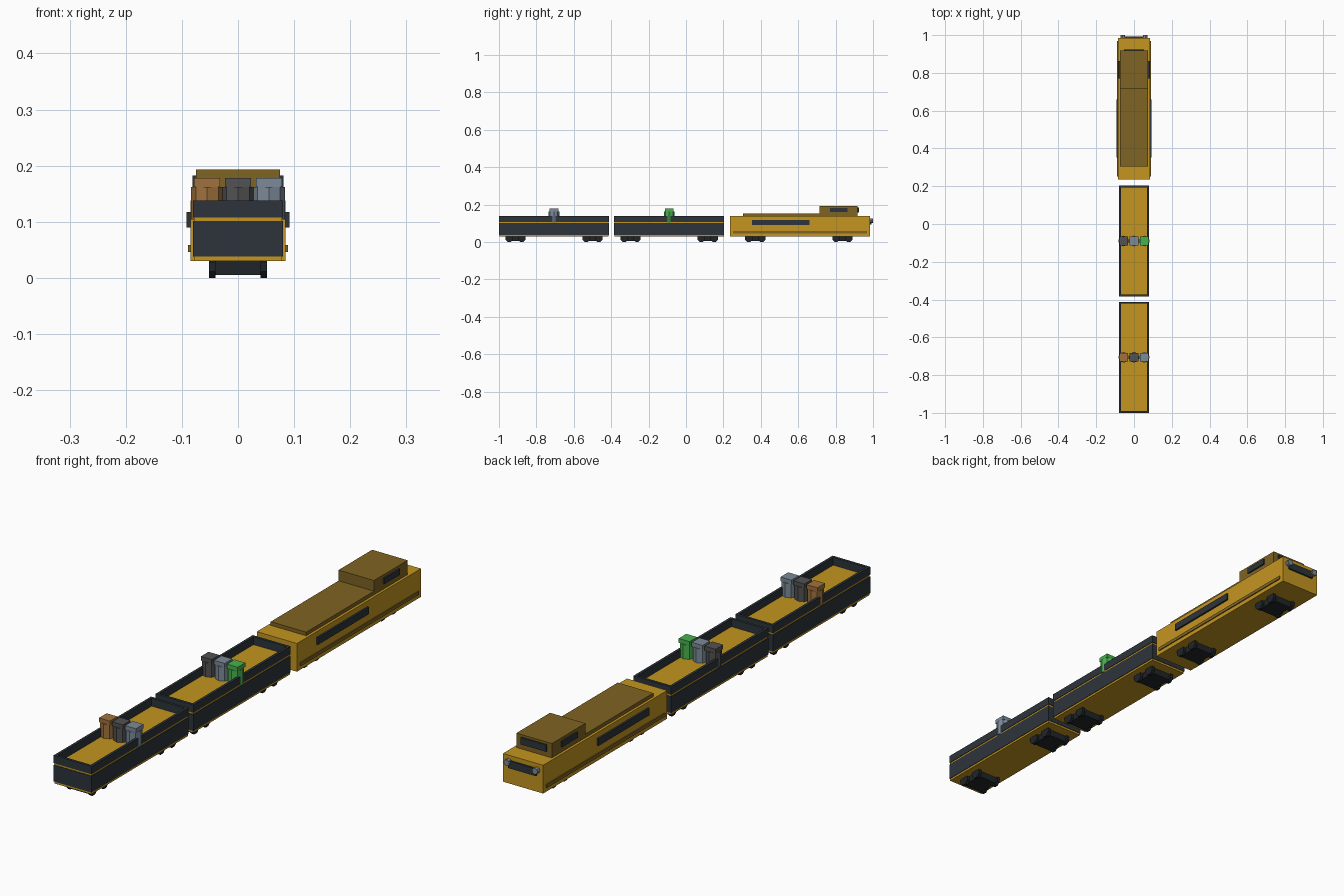
import bpy, bmesh, math
from mathutils import Matrix

if "Cube" in bpy.data.objects:
    bpy.data.objects.remove(bpy.data.objects["Cube"])


def material(name, rgb):
    lin = [((c / 255 + 0.055) / 1.055) ** 2.4 for c in rgb] + [1]
    m = bpy.data.materials.new(name)
    m.use_nodes = True
    m.diffuse_color = lin
    m.node_tree.nodes["Principled BSDF"].inputs["Base Color"].default_value = lin
    return m


YELLOW = material("yellow", (196, 149, 32))
OLIVE = material("dark_gold", (126, 99, 34))
SLATE = material("slate", (44, 52, 58))
BLACK = material("near_black", (32, 36, 41))
BROWN = material("brown", (160, 114, 62))
GREY = material("grey", (82, 82, 84))
SILVER = material("blue_grey", (124, 138, 152))
GREEN = material("green", (72, 176, 78))


def finish(name, bm, mat):
    mesh = bpy.data.meshes.new(name)
    bm.to_mesh(mesh)
    bm.free()
    mesh.materials.append(mat)
    obj = bpy.data.objects.new(name, mesh)
    bpy.context.collection.objects.link(obj)
    return obj


def add_box(bm, x, y, z):
    """Box between (low, high) pairs on each axis."""
    pairs = (x, y, z)
    size = Matrix.Diagonal([b - a for a, b in pairs] + [1])
    place = Matrix.Translation([(a + b) / 2 for a, b in pairs])
    bmesh.ops.create_cube(bm, size=1, matrix=place @ size)


def box(name, mat, x, y, z):
    bm = bmesh.new()
    add_box(bm, x, y, z)
    return finish(name, bm, mat)


def add_prism(bm, centre, radius, depth, axis="Z", sides=8, turn=0):
    rot = {"Z": Matrix(), "X": Matrix.Rotation(math.pi / 2, 4, "Y"),
           "Y": Matrix.Rotation(math.pi / 2, 4, "X")}[axis]
    bmesh.ops.create_cone(bm, cap_ends=True, segments=sides, radius1=radius,
                          radius2=radius, depth=depth,
                          matrix=Matrix.Translation(centre) @ rot @ Matrix.Rotation(turn, 4, "Z"))


def bogie(prefix, y):
    # Frame block with two wheels on each side
    box(prefix + "_bogie_frame", BLACK, (-.042, .042), (y - .045, y + .045), (.005, .032))
    bm = bmesh.new()
    for side in (-1, 1):
        for dy in (-.034, .034):
            add_prism(bm, (side * .046, y + dy, .02), .0216, .012, "X", 8, math.pi / 8)
    finish(prefix + "_wheels", bm, BLACK)


def bin_(prefix, mat, x, y):
    # Octagonal drum with a square lid
    bm = bmesh.new()
    add_prism(bm, (x, y, .133), .0285, .058)
    add_box(bm, (x - .023, x + .023), (y - .023, y + .023), (.162, .178))
    finish(prefix + "_bin", bm, mat)


def wagon(prefix, y0, y1, bins):
    mid = (y0 + y1) / 2
    # Yellow core shows as floor, underside and thin stripes
    box(prefix + "_core", YELLOW, (-.078, .078), (y0 + .002, y1 - .002), (.03, .108))
    box(prefix + "_side_panels", SLATE, (-.08, .08), (y0, y1), (.038, .101))
    # Open rim of four walls
    bm = bmesh.new()
    t = .01
    for s in (-1, 1):
        add_box(bm, sorted((s * .08, s * (.08 - t))), (y0, y1), (.108, .138))
    for a in (y0, y1 - t):
        add_box(bm, (-.08 + t, .08 - t), (a, a + t), (.108, .138))
    finish(prefix + "_rim", bm, SLATE)
    for i, mat in enumerate(bins):
        bin_(f"{prefix}_{mat.name}", mat, (i - 1) * .055, mid)
    for end, d in (("front", -.206), ("rear", .206)):
        bogie(f"{prefix}_{end}", mid + d)


wagon("front_wagon", -1, -.412, (BROWN, GREY, SILVER))
wagon("middle_wagon", -.384, .204, (GREY, SILVER, GREEN))

# Engine body, roof deck and cab
box("engine_body", YELLOW, (-.085, .085), (.235, .985), (.03, .138))
box("engine_deck", OLIVE, (-.075, .075), (.305, .715), (.138, .152))
box("engine_cab", OLIVE, (-.075, .075), (.715, .918), (.138, .193))

# Plates on both sides of the engine
for label, s in (("left", 1), ("right", -1)):
    box(label + "_long_window", SLATE, sorted((s * .085, s * .092)), (.352, .66), (.09, .117))
    box(label + "_stripe", OLIVE, sorted((s * .085, s * .089)), (.252, .968), (.046, .059))
    box(label + "_cab_window", SLATE, sorted((s * .075, s * .081)), (.77, .864), (.16, .182))

# Cab windscreen, nose panel and lamps
box("cab_windscreen", SLATE, (-.054, .054), (.918, .924), (.158, .184))
box("nose_panel", SLATE, (-.058, .058), (.985, .992), (.092, .12))
bm = bmesh.new()
for s in (-1, 1):
    add_prism(bm, (s * .06, .992, .114), .012, .016, "Y")
finish("nose_lamps", bm, SILVER)

for y in (.37, .836):
    bogie("engine_rear" if y > .5 else "engine_front", y)
